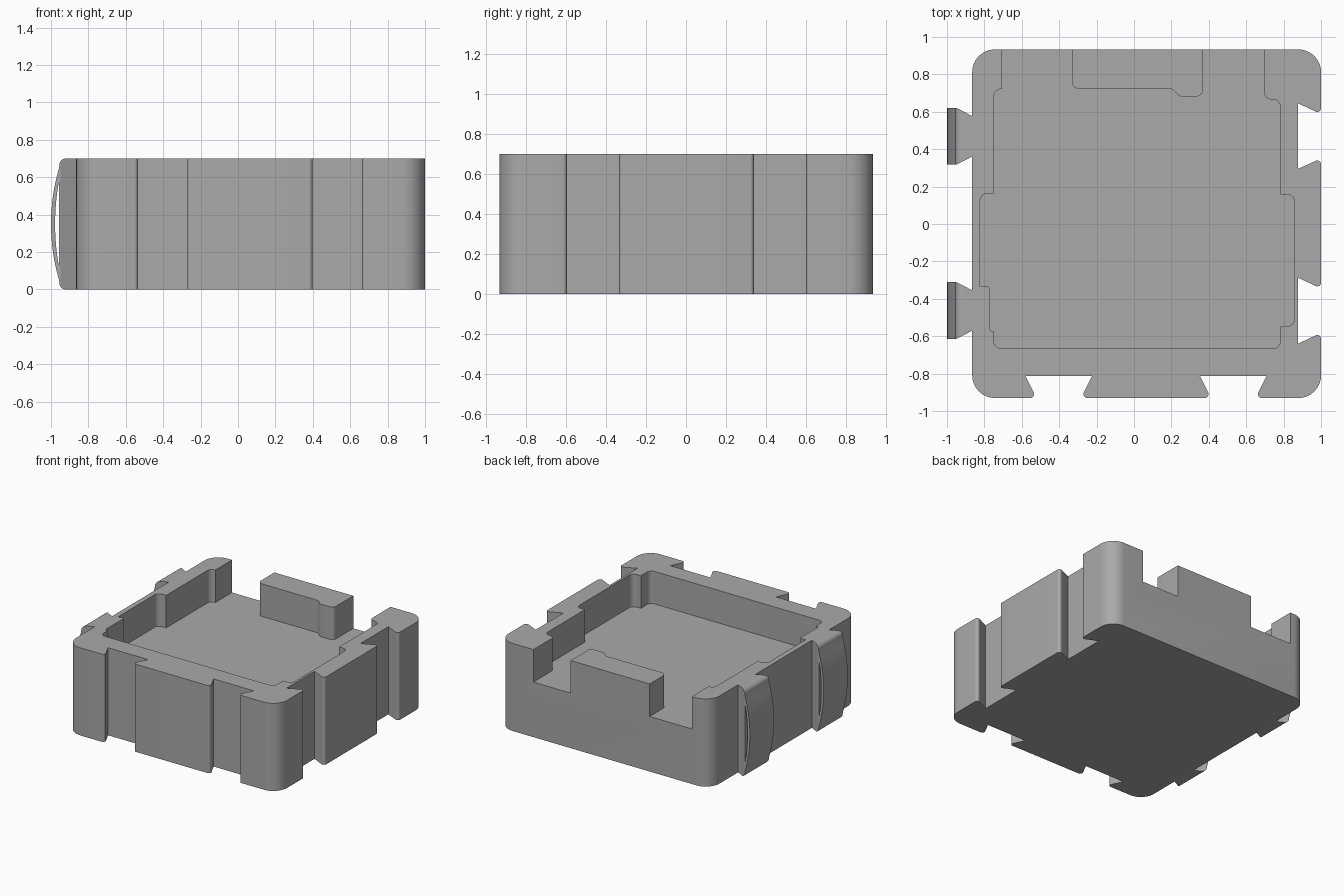
import bpy, bmesh, math
from mathutils import Vector

if "Cube" in bpy.data.objects:
    bpy.data.objects.remove(bpy.data.objects["Cube"])

grey = bpy.data.materials.new("plain grey")
grey.diffuse_color = (0.4, 0.4, 0.4, 1)
grey.use_nodes = True
grey.node_tree.nodes["Principled BSDF"].inputs["Base Color"].default_value = grey.diffuse_color


def rounded(points, steps=8):
    """Outline with an arc at every (x, y, radius) point that has a radius."""
    out = []
    for i, (x, y, r) in enumerate(points):
        p = Vector((x, y))
        if r == 0:
            out.append(p)
            continue
        a = (Vector(points[i - 1][:2]) - p).normalized()
        b = (Vector(points[(i + 1) % len(points)][:2]) - p).normalized()
        half = a.angle(b) / 2
        c = p + (a + b).normalized() * (r / math.sin(half))
        t = r / math.tan(half)
        s, e = p + a * t - c, p + b * t - c
        out += [c + s.lerp(e, k / steps).normalized() * r for k in range(steps + 1)]
    return out


def prism(name, outline, low, high, along_y=False):
    """Extrude an outline along z, or an xz outline along y."""
    bm = bmesh.new()
    place = (lambda p: (p[0], low, p[1])) if along_y else (lambda p: (p[0], p[1], low))
    face = bm.faces.new([bm.verts.new(place(p)) for p in outline])
    ext = bmesh.ops.extrude_face_region(bm, geom=[face])
    move = Vector((0, high - low, 0) if along_y else (0, 0, high - low))
    bmesh.ops.translate(bm, vec=move, verts=[v for v in ext["geom"] if isinstance(v, bmesh.types.BMVert)])
    bmesh.ops.recalc_face_normals(bm, faces=bm.faces)
    mesh = bpy.data.meshes.new(name)
    bm.to_mesh(mesh)
    bm.free()
    mesh.materials.append(grey)
    obj = bpy.data.objects.new(name, mesh)
    bpy.context.collection.objects.link(obj)
    return obj


def activate(obj):
    bpy.ops.object.select_all(action='DESELECT')
    obj.select_set(True)
    bpy.context.view_layer.objects.active = obj


def boolean(obj, other, operation):
    activate(obj)
    mod = obj.modifiers.new("cut", 'BOOLEAN')
    mod.operation, mod.object, mod.solver = operation, other, 'EXACT'
    bpy.ops.object.modifier_apply(modifier=mod.name)
    bpy.data.objects.remove(other)


def smooth(obj):
    activate(obj)
    bpy.ops.object.shade_smooth_by_angle(angle=math.radians(25))


# Tray body with dovetail sockets on the front and right sides
R, T = 0.12, 0.02
body = prism("tray_body", rounded([
    (-.865, -.93, R),
    (-.522, -.93, T), (-.58, -.813, 0), (-.225, -.813, 0), (-.283, -.93, T),
    (.411, -.93, T), (.353, -.813, 0), (.708, -.813, 0), (.65, -.93, T),
    (1, -.93, R),
    (1, -.582, T), (.877, -.64, 0), (.877, -.287, 0), (1, -.345, T),
    (1, .35, T), (.877, .295, 0), (.877, .645, 0), (1, .588, T),
    (1, .933, R), (-.865, .933, R)]), 0, 0.7)

# Stepped cavity, open at the back on both sides of a standing block
F = 0.04
cavity = prism("cavity_cutter", rounded([
    (-.706, 1.1, 0), (-.706, .722, 0), (-.749, .722, F), (-.749, .163, 0),
    (-.823, .163, F), (-.823, -.334, 0), (-.773, -.334, .01), (-.773, -.575, .02),
    (-.749, -.575, 0), (-.749, -.666, F), (.783, -.666, F), (.783, -.548, 0),
    (.858, -.548, F), (.858, .158, F), (.783, .158, 0), (.783, .666, F),
    (.695, .666, F), (.695, 1.1, 0),
    (.366, 1.1, 0), (.366, .682, .03), (.245, .682, .03), (.205, .722, .03),
    (-.332, .722, F), (-.332, 1.1, 0)]), 0.44, 0.9)
boolean(body, cavity, 'DIFFERENCE')
smooth(body)

# Dovetail tabs on the left: bowed outer skin with a lens-shaped slot behind it
N = 16
bow = [(-1 + .043 * u * u, .35 + .3 * u, 0) for u in (1 - 2 * k / N for k in range(N + 1))]
side = rounded([(-.8, -.0, 0), (-.8, .7, 0), (-.95, .7, .034)] + bow + [(-.95, 0, .034)])
lens = [(-.978 + .021 * u * u, .35 + .23 * u) for u in (1 - 2 * k / N for k in range(N + 1))]
for name, cy in (("rear_tab", .469), ("front_tab", -.4625)):
    plan = [(-.865, cy + .108), (-.95, cy + .152), (-1.05, cy + .152),
            (-1.05, cy - .152), (-.95, cy - .152), (-.865, cy - .108)]
    tab = prism(name, plan, -0.1, 0.8)
    boolean(tab, prism("tab_profile", side, cy - .3, cy + .3, True), 'INTERSECT')
    boolean(tab, prism("slot_cutter", lens, cy - .3, cy + .3, True), 'DIFFERENCE')
    smooth(tab)
